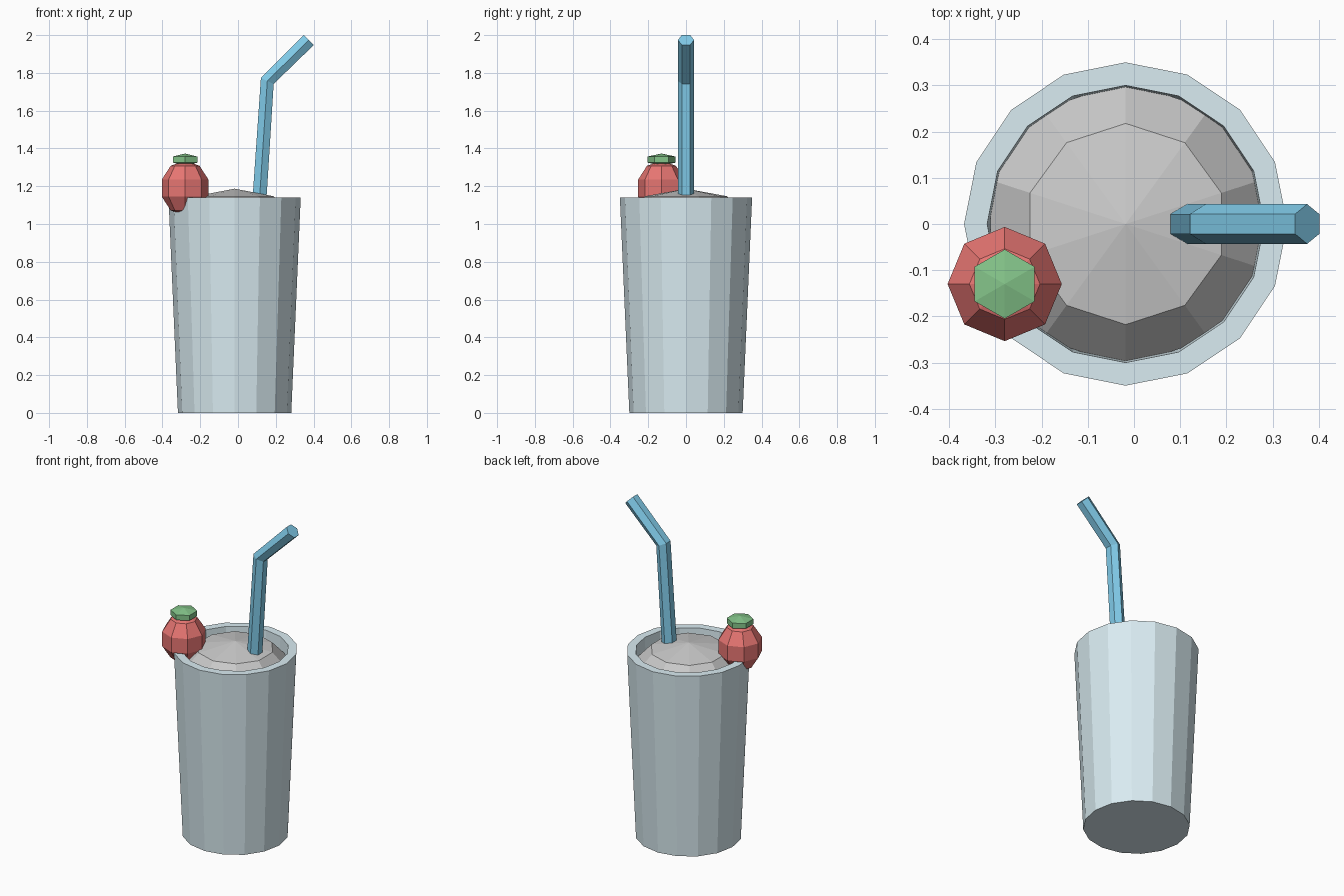
import bpy, bmesh
from math import sin, cos, pi
from mathutils import Vector

if "Cube" in bpy.data.objects:
    bpy.data.objects.remove(bpy.data.objects["Cube"])


def finish(name, bm, color=None):
    bmesh.ops.recalc_face_normals(bm, faces=bm.faces)
    me = bpy.data.meshes.new(name)
    bm.to_mesh(me)
    bm.free()
    ob = bpy.data.objects.new(name, me)
    bpy.context.collection.objects.link(ob)
    if color:
        mat = bpy.data.materials.new(name + "_colour")
        mat.diffuse_color = (*color, 1)
        mat.use_nodes = True
        mat.node_tree.nodes["Principled BSDF"].inputs["Base Color"].default_value = mat.diffuse_color
        me.materials.append(mat)
    return ob


def loft(bm, rings):
    for a, b in zip(rings, rings[1:]):
        n = max(len(a), len(b))
        for i in range(n):
            j = (i + 1) % n
            if len(a) == 1:
                bm.faces.new((a[0], b[i], b[j]))
            elif len(b) == 1:
                bm.faces.new((a[i], a[j], b[0]))
            else:
                bm.faces.new((a[i], a[j], b[j], b[i]))
    for end in (rings[0], rings[-1]):
        if len(end) > 2:
            bm.faces.new(end)


def lathe(name, profile, sides, x, y, color=None):
    """Turn (radius, z) points around a vertical axis; radius 0 is a pole."""
    bm = bmesh.new()
    rings = []
    for r, z in profile:
        angles = [pi / 2 + 2 * pi * i / sides for i in range(sides)] if r else [0]
        rings.append([bm.verts.new((x + r * cos(a), y + r * sin(a), z)) for a in angles])
    loft(bm, rings)
    return finish(name, bm, color)


def ball(name, radius, height, z, sides, bands, x, y, color=None):
    profile = [(radius * sin(pi * i / bands) if 0 < i < bands else 0,
                z - height * cos(pi * i / bands)) for i in range(bands + 1)]
    return lathe(name, profile, sides, x, y, color)


CX = -0.018

# Thick-walled tapered cup
lathe("cup", [(0.30, 0), (0.35, 1.14), (0.30, 1.14), (0.252, 0.05)], 16, CX, 0,
      (0.70, 0.84, 0.89))

# Drink filling and its domed top
lathe("drink", [(0.25, 0.06), (0.293, 1.05)], 16, CX, 0)
ball("foam_dome", 0.308, 0.137, 1.05, 10, 4, CX, 0)

# Bent hexagonal straw
path = [Vector(p) for p in ((0.105, 0, 1.0), (0.155, 0, 1.757), (0.375, 0, 1.974))]
bm = bmesh.new()
rings = []
for i, p in enumerate(path):
    d = Vector()
    if i > 0:
        d += (p - path[i - 1]).normalized()
    if i < len(path) - 1:
        d += (path[i + 1] - p).normalized()
    side = Vector((0, 1, 0))
    across = side.cross(d.normalized())
    rings.append([bm.verts.new(p + 0.043 * (side * cos(k * pi / 3) + across * sin(k * pi / 3)))
                  for k in range(6)])
loft(bm, rings)
finish("straw", bm, (0.22, 0.60, 0.82))

# Berry on the rim with its leafy cap
ball("berry", 0.13, 0.146, 1.19, 8, 5, -0.28, -0.13, (0.80, 0.18, 0.17))
ball("berry_cap", 0.0866, 0.032, 1.341, 6, 3, -0.28, -0.13, (0.23, 0.55, 0.25))
